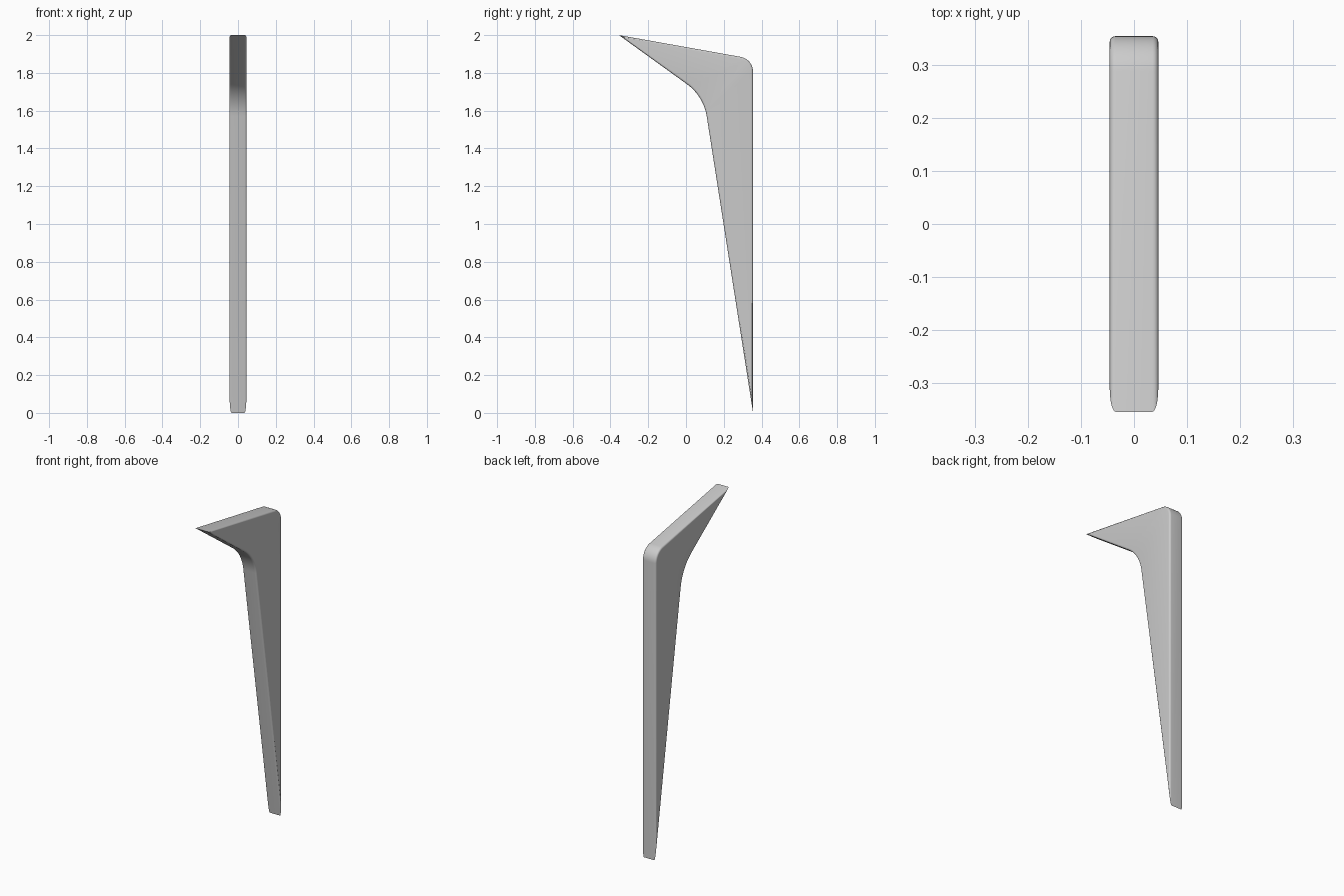
import bpy, bmesh, math
from mathutils import Vector
from mathutils.geometry import intersect_line_line_2d  # noqa: F401

if "Cube" in bpy.data.objects:
    bpy.data.objects.remove(bpy.data.objects["Cube"])

# Side profile in (y, z), clockwise from the foot, with a fillet radius per corner
CORNERS = [((0.355, 0.0), 0), ((0.093, 1.677), 0.26),
           ((-0.355, 2.0), 0), ((0.355, 1.873), 0.08)]
HALF_W, ROUND = 0.046, 0.011
ARC, STEPS = 12, 5


def profile(inset):
    """Profile shrunk by inset, with its two blunt corners filleted."""
    pts = [Vector(c) for c, _ in CORNERS]
    n, out = len(pts), []
    for i, (_, radius) in enumerate(CORNERS):
        p = pts[i]
        d1 = (p - pts[i - 1]).normalized()
        d2 = (pts[(i + 1) % n] - p).normalized()
        # inward normals of a clockwise outline
        n1, n2 = Vector((d1.y, -d1.x)), Vector((d2.y, -d2.x))
        miter = (n1 + n2) / (1 + n1.dot(n2))
        if radius == 0:
            out.append(p + miter * inset)
            continue
        turn = d1.x * d2.y - d1.y * d2.x
        sign = 1 if turn < 0 else -1          # convex turns right
        centre = p + miter * radius * sign
        r = radius - sign * inset
        for k in range(ARC + 1):
            a = math.atan2(turn, d1.dot(d2)) * k / ARC
            nx = n1.x * math.cos(a) - n1.y * math.sin(a)
            ny = n1.x * math.sin(a) + n1.y * math.cos(a)
            out.append(centre - Vector((nx, ny)) * sign * r)
    return out


# Slices across the width, rounding over at both sides
half = [(HALF_W - ROUND + ROUND * math.sin(a), ROUND * (1 - math.cos(a)))
        for a in (math.pi / 2 * k / STEPS for k in range(STEPS + 1))]
slices = [(-x, d) for x, d in reversed(half)] + half

bm = bmesh.new()
rings = [[bm.verts.new((x, p.x, p.y)) for p in profile(d)] for x, d in slices]
for a, b in zip(rings, rings[1:]):
    for i in range(len(a)):
        j = (i + 1) % len(a)
        bm.faces.new((a[i], a[j], b[j], b[i]))
bm.faces.new(rings[0])
bm.faces.new(rings[-1])
bmesh.ops.recalc_face_normals(bm, faces=bm.faces)

# Tapered furniture leg
mesh = bpy.data.meshes.new("tapered_leg")
bm.to_mesh(mesh)
bm.free()
leg = bpy.data.objects.new("tapered_leg", mesh)
bpy.context.collection.objects.link(leg)
bpy.context.view_layer.objects.active = leg
leg.select_set(True)
bpy.ops.object.shade_smooth_by_angle(angle=math.radians(35))
